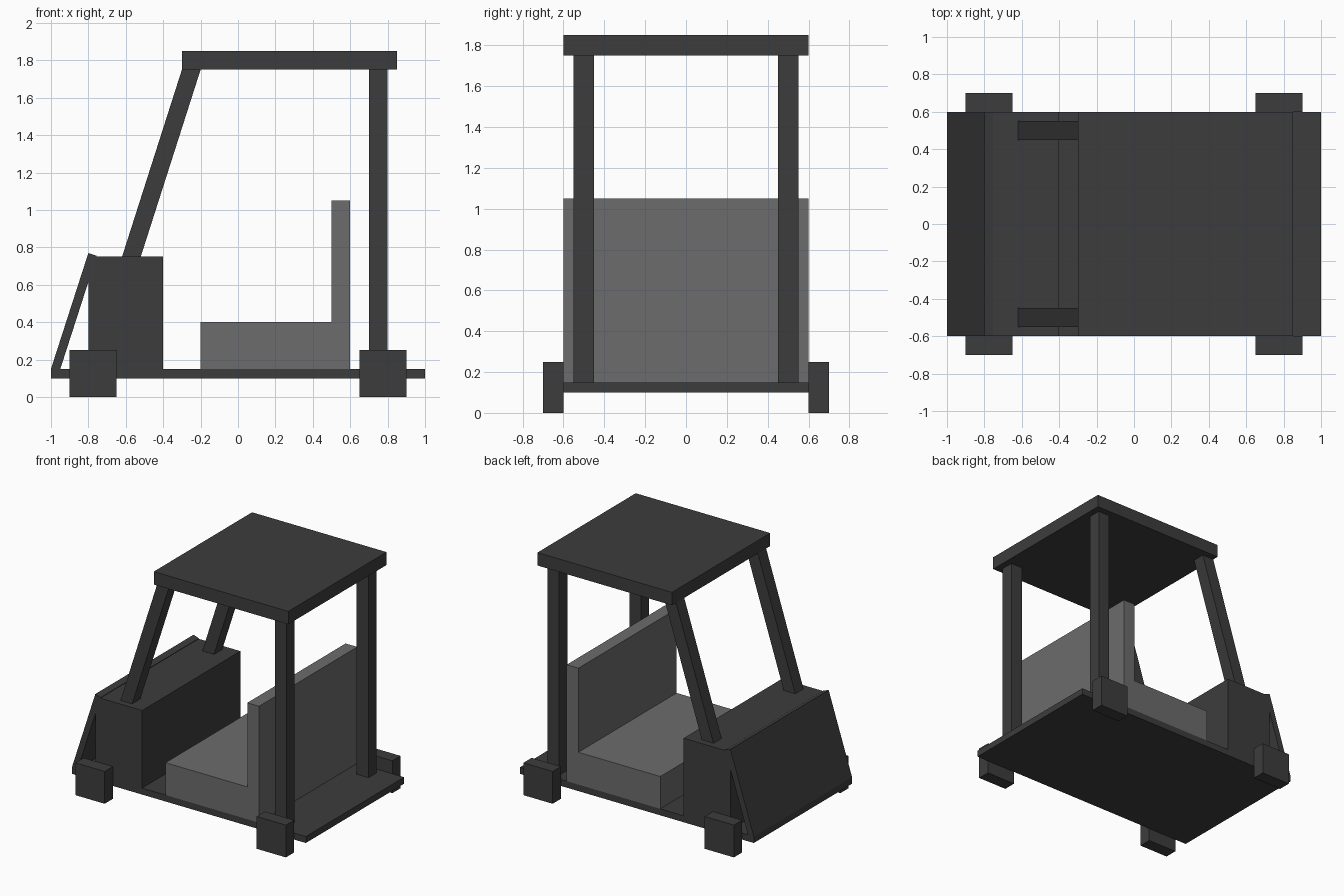
import bpy
import bmesh

cube = bpy.data.objects.get("Cube")
if cube:
    bpy.data.objects.remove(cube, do_unlink=True)


def material(name, grey):
    m = bpy.data.materials.new(name)
    m.use_nodes = True
    colour = (grey, grey, grey, 1)
    m.diffuse_color = colour
    m.node_tree.nodes["Principled BSDF"].inputs["Base Color"].default_value = colour
    return m


charcoal = material("charcoal", 0.046)
seat_grey = material("seat grey", 0.15)


def extrude(name, outline, y0, y1, mat):
    """Extrude an x-z side outline from y0 to y1."""
    bm = bmesh.new()
    face = bm.faces.new([bm.verts.new((x, y0, z)) for x, z in outline])
    result = bmesh.ops.extrude_face_region(bm, geom=[face])
    moved = [v for v in result["geom"] if isinstance(v, bmesh.types.BMVert)]
    bmesh.ops.translate(bm, verts=moved, vec=(0, y1 - y0, 0))
    bmesh.ops.recalc_face_normals(bm, faces=bm.faces)
    mesh = bpy.data.meshes.new(name)
    bm.to_mesh(mesh)
    bm.free()
    mesh.materials.append(mat)
    obj = bpy.data.objects.new(name, mesh)
    bpy.context.collection.objects.link(obj)
    return obj


def rect(x0, x1, z0, z1):
    return [(x0, z0), (x1, z0), (x1, z1), (x0, z1)]


# Full-width body parts
W = 0.6
extrude("floor_pan", rect(-1, 1, 0.1, 0.15), -W, W, charcoal)
extrude("dashboard_block", rect(-0.8, -0.4, 0.15, 0.75), -W, W, charcoal)
extrude("roof", rect(-0.3, 0.85, 1.75, 1.85), -W, W, charcoal)

# Sloping nose panel with a squared-off top edge
extrude("nose_panel", [(-1, 0.15), (-0.95, 0.15), (-0.755, 0.755), (-0.8, 0.77)],
        -W, W, charcoal)

# Bench seat with backrest
extrude("bench_seat", [(-0.2, 0.15), (0.6, 0.15), (0.6, 1.05), (0.5, 1.05),
                       (0.5, 0.4), (-0.2, 0.4)], -W, W, seat_grey)

# Roof posts and wheels, mirrored on both sides
paired = {
    "raked_post": ([(-0.62, 0.75), (-0.52, 0.75), (-0.2, 1.75), (-0.3, 1.75)], 0.45, 0.55),
    "upright_post": (rect(0.7, 0.8, 0.15, 1.75), 0.45, 0.55),
    "nose_wheel": (rect(-0.9, -0.65, 0, 0.25), W, 0.7),
    "tail_wheel": (rect(0.65, 0.9, 0, 0.25), W, 0.7),
}
for name, (outline, inner, outer) in paired.items():
    for side, s in (("near", -1), ("far", 1)):
        extrude(f"{name}_{side}", outline, s * inner, s * outer, charcoal)
